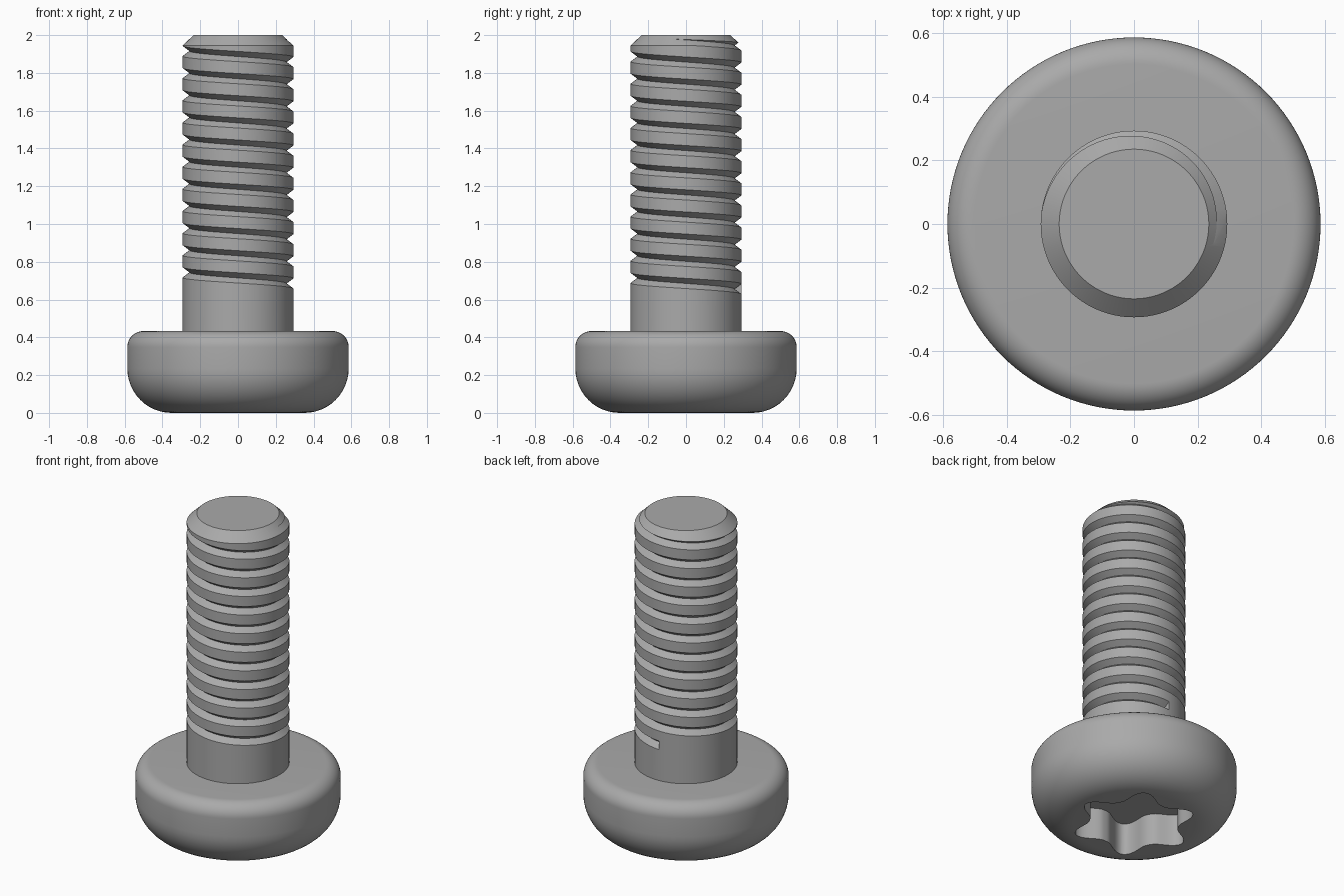
import bpy, bmesh
from math import sin, cos, pi, radians

cube = bpy.data.objects.get("Cube")
if cube:
    bpy.data.objects.remove(cube)

steel = bpy.data.materials.new("steel_grey")
steel.use_nodes = True
GREY = (0.4, 0.4, 0.4, 1)
steel.diffuse_color = GREY
steel.node_tree.nodes["Principled BSDF"].inputs["Base Color"].default_value = GREY


def loft(name, rings):
    """Skin closed rings of points and cap both ends."""
    bm = bmesh.new()
    loops = [[bm.verts.new(p) for p in ring] for ring in rings]
    n = len(loops[0])
    for a, b in zip(loops, loops[1:]):
        for i in range(n):
            j = (i + 1) % n
            bm.faces.new((a[i], a[j], b[j], b[i]))
    bm.faces.new(loops[0][::-1])
    bm.faces.new(loops[-1])
    bmesh.ops.recalc_face_normals(bm, faces=bm.faces)
    mesh = bpy.data.meshes.new(name)
    bm.to_mesh(mesh)
    bm.free()
    mesh.materials.append(steel)
    obj = bpy.data.objects.new(name, mesh)
    bpy.context.collection.objects.link(obj)
    return obj


def circle(r, z, n=128):
    return [(r * cos(2 * pi * i / n), r * sin(2 * pi * i / n), z) for i in range(n)]


def arc(cr, cz, rad, start, end, steps=12):
    angles = [radians(start + (end - start) * k / steps) for k in range(steps + 1)]
    return [(cr + rad * cos(a), cz + rad * sin(a)) for a in angles]


def cut(obj, cutter):
    """Subtract the cutter, bake the result and drop the cutter."""
    mod = obj.modifiers.new("cut", "BOOLEAN")
    mod.operation = "DIFFERENCE"
    mod.solver = "EXACT"
    mod.object = cutter
    bpy.context.view_layer.objects.active = obj
    bpy.ops.object.modifier_apply(modifier=mod.name)
    bpy.data.objects.remove(cutter)


def smooth(obj):
    bpy.ops.object.select_all(action="DESELECT")
    obj.select_set(True)
    bpy.context.view_layer.objects.active = obj
    bpy.ops.object.shade_smooth_by_angle(angle=radians(28))


# Pan head: large round at the drive end, small round under the shank
HEAD_R, HEAD_TOP = 0.586, 0.433
profile = arc(HEAD_R - 0.235, 0.235, 0.235, -90, 0) + arc(HEAD_R - 0.085, HEAD_TOP - 0.085, 0.085, 0, 90)
head = loft("head", [circle(r, z) for r, z in profile])

# Six-lobed drive socket
def star(z, n=144):
    ring = []
    for i in range(n):
        t = 2 * pi * i / n
        r = 0.255 + 0.1 * ((1 + cos(6 * t)) / 2) ** 1.4
        ring.append((r * cos(t), r * sin(t), z))
    return ring

cut(head, loft("socket_cutter", [star(-0.1), star(0.2)]))
smooth(head)

# Shank with chamfered tip
SHANK_R = 0.293
shank = loft("threaded_shank", [circle(SHANK_R, HEAD_TOP), circle(SHANK_R, 1.945), circle(0.235, 2.0)])

# Helical V groove, descending as the angle grows
PITCH, STEPS, TURNS = 0.1172, 64, 11.6
END_ANGLE, END_Z = radians(93), 0.655
DEPTH, HALF, OVER = 0.036, 0.027, 0.03
rings = []
for k in range(int(TURNS * STEPS) + 1):
    turn = k / STEPS
    t, z = END_ANGLE - 2 * pi * turn, END_Z + PITCH * turn
    wide = HALF * (DEPTH + OVER) / DEPTH
    section = [(SHANK_R - DEPTH, 0), (SHANK_R + OVER, wide), (SHANK_R + OVER, -wide)]
    rings.append([(r * cos(t), r * sin(t), z + dz) for r, dz in section])
cut(shank, loft("groove_cutter", rings))
smooth(shank)
